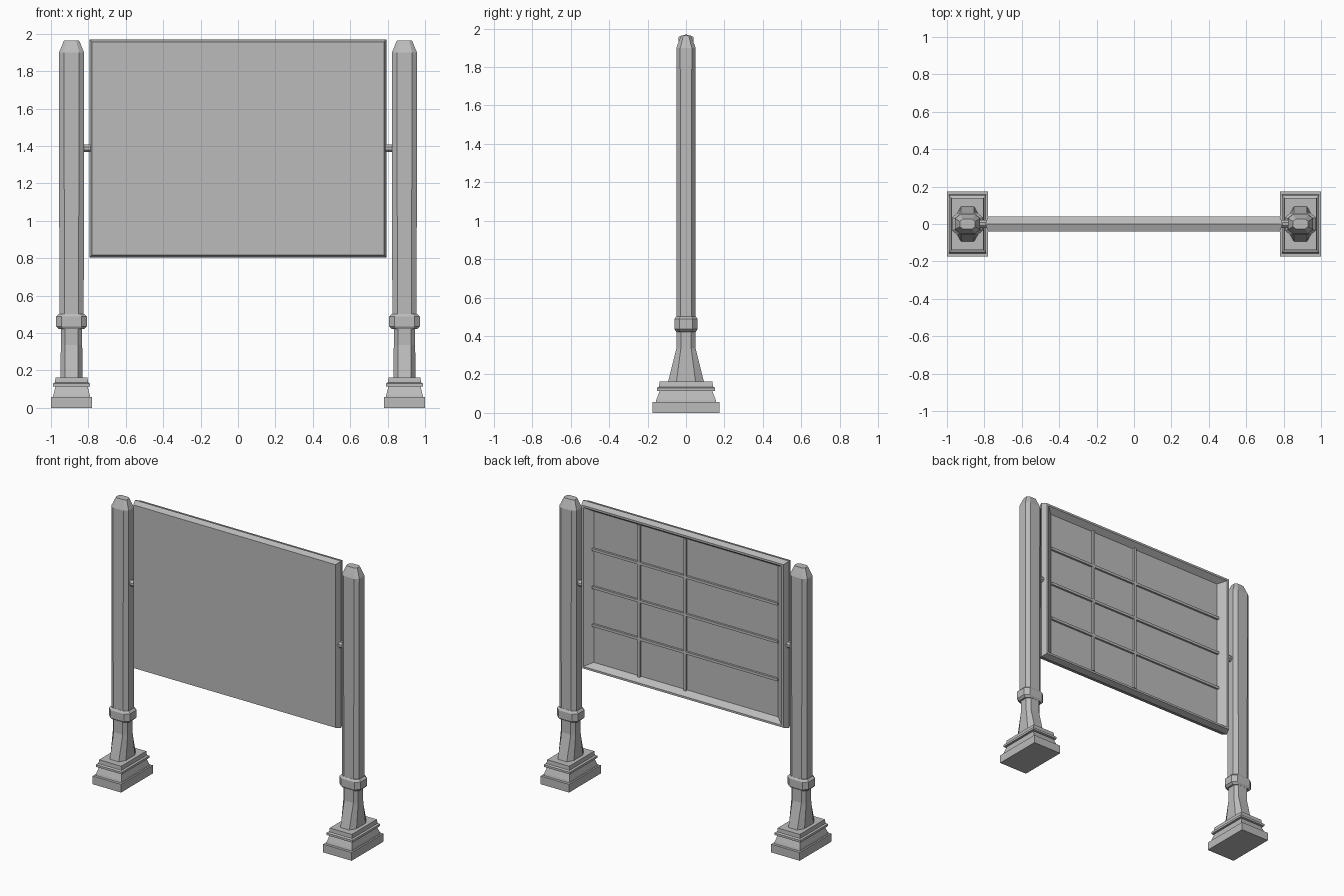
import bpy, bmesh, math
from mathutils import Matrix

cube = bpy.data.objects.get("Cube")
if cube:
    bpy.data.objects.remove(cube, do_unlink=True)

GREY = (0.5, 0.5, 0.5, 1)
mat = bpy.data.materials.new("plain grey")
mat.use_nodes = True
mat.diffuse_color = GREY
mat.node_tree.nodes["Principled BSDF"].inputs["Base Color"].default_value = GREY

POST_X = 0.89
PANEL_Z = 1.387


def finish(bm, name):
    bmesh.ops.recalc_face_normals(bm, faces=bm.faces)
    mesh = bpy.data.meshes.new(name)
    bm.to_mesh(mesh)
    bm.free()
    mesh.materials.append(mat)
    obj = bpy.data.objects.new(name, mesh)
    bpy.context.collection.objects.link(obj)
    return obj


def rectangle(hx, hy):
    return [(-hx, -hy), (hx, -hy), (hx, hy), (-hx, hy)]


def octagon(hx, hy, ix, iy):
    """Rectangle with cut corners; ix and iy are the half lengths of the flats."""
    return [(-ix, -hy), (ix, -hy), (hx, -iy), (hx, iy),
            (ix, hy), (-ix, hy), (-hx, iy), (-hx, -iy)]


def loft(name, sections, place):
    """Skin a list of (height, outline) sections and cap both ends."""
    bm = bmesh.new()
    rings = [[bm.verts.new(place(u, v, h)) for u, v in outline]
             for h, outline in sections]
    n = len(rings[0])
    for a, b in zip(rings, rings[1:]):
        for i in range(n):
            j = (i + 1) % n
            bm.faces.new((a[i], a[j], b[j], b[i]))
    bm.faces.new(rings[0])
    bm.faces.new(rings[-1])
    return finish(bm, name)


def box(name, centre, size):
    bm = bmesh.new()
    bmesh.ops.create_cube(bm, size=1, matrix=Matrix.Translation(centre) @ Matrix.Diagonal((*size, 1)))
    return finish(bm, name)


# Profiles: height, then half sizes
base_profile = [(0, 0.11, 0.175), (0.057, 0.11, 0.175), (0.057, 0.099, 0.157),
                (0.07, 0.097, 0.154), (0.113, 0.086, 0.137), (0.115, 0.1, 0.152),
                (0.13, 0.1, 0.152), (0.136, 0.089, 0.14), (0.163, 0.085, 0.138)]
post_profile = [(0.16, 0.06, 0.094, 0.035, 0.05), (0.335, 0.057, 0.05, 0.035, 0.027),
                (0.46, 0.057, 0.05, 0.035, 0.027), (0.47, 0.065, 0.05, 0.037, 0.029),
                (1.9, 0.067, 0.05, 0.041, 0.03), (1.963, 0.041, 0.026, 0.025, 0.014)]
collar_profile = [(0.422, 0.068, 0.051, 0.043, 0.03), (0.436, 0.082, 0.06, 0.053, 0.035),
                  (0.488, 0.082, 0.06, 0.053, 0.035), (0.502, 0.068, 0.051, 0.043, 0.03)]

# Stepped base, post, collar and pivot peg on each side
for side, label in ((1, "left"), (-1, "right")):
    def at_post(u, v, h, s=side):
        return (s * POST_X + u, v, h)

    loft(label + "_base", [(z, rectangle(x, y)) for z, x, y in base_profile], at_post)
    loft(label + "_post", [(z, octagon(*r)) for z, *r in post_profile], at_post)
    loft(label + "_collar", [(z, octagon(*r)) for z, *r in collar_profile], at_post)

    bm = bmesh.new()
    bmesh.ops.create_cone(
        bm, cap_ends=True, segments=8, radius1=0.022, radius2=0.022, depth=0.08,
        matrix=Matrix.Translation((side * 0.81, 0, PANEL_Z))
        @ Matrix.Rotation(math.pi / 2, 4, "Y") @ Matrix.Rotation(math.pi / 8, 4, "Z"))
    finish(bm, label + "_pivot")

# Board with ridged edges and a recessed back: depth, then half sizes
board_profile = [(-0.04, 0.78, 0.569), (0, 0.795, 0.583), (0.04, 0.78, 0.569),
                 (0.04, 0.765, 0.555), (0, 0.712, 0.527)]
loft("board", [(y, rectangle(x, z)) for y, x, z in board_profile],
     lambda u, v, h: (u, h, PANEL_Z + v))

# Raised dividers on the back
for i, x in enumerate((0, 0.356)):
    box(f"upright_divider_{i + 1}", (x, 0.006, PANEL_Z), (0.018, 0.016, 1.06))
for i in (-1, 0, 1):
    box(f"cross_divider_{i + 2}", (0, 0.006, PANEL_Z + i * 0.264), (1.43, 0.016, 0.018))
